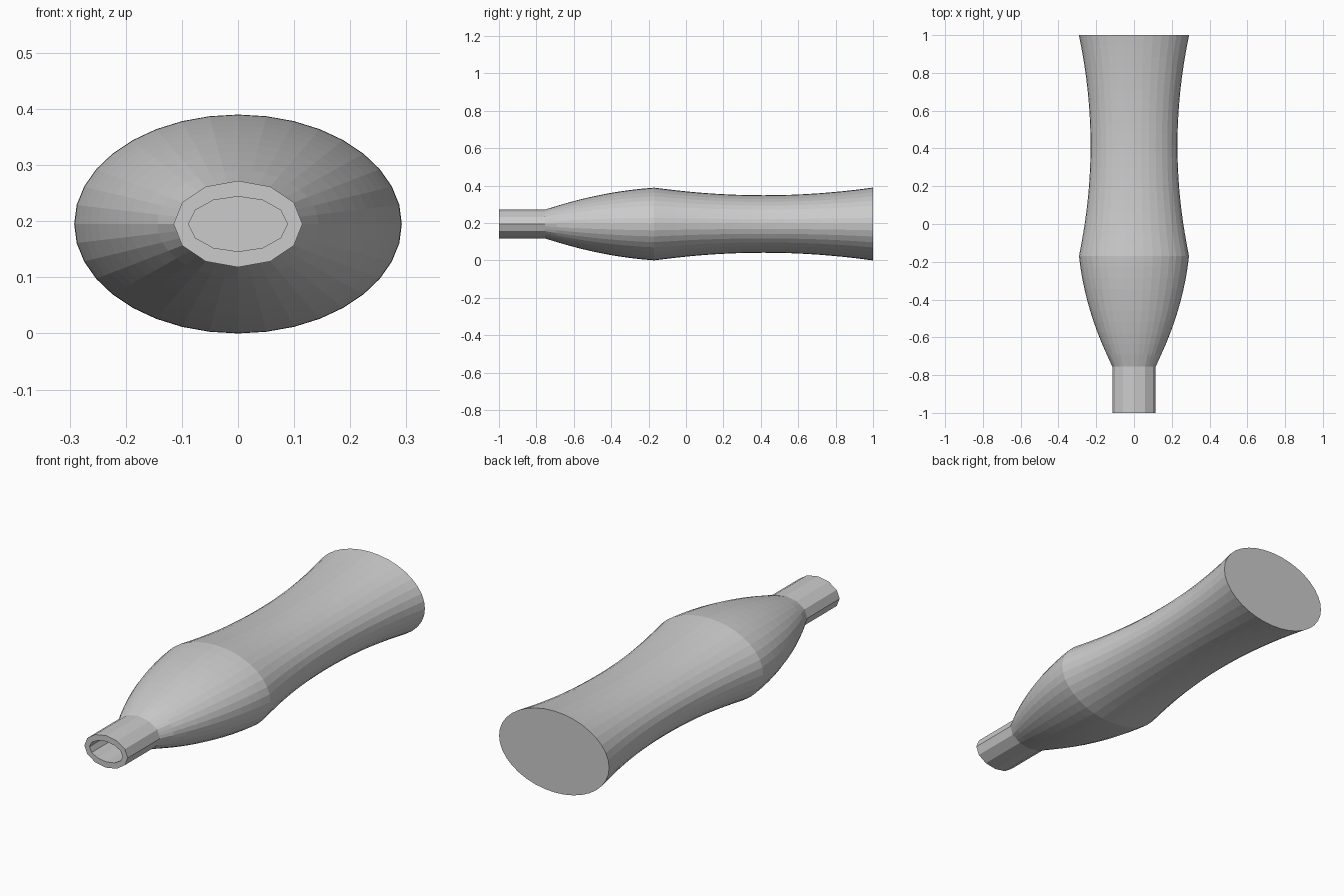
import bpy, bmesh
from math import cos, sin, pi

if "Cube" in bpy.data.objects:
    bpy.data.objects.remove(bpy.data.objects["Cube"])

SIDES, NECK_SIDES = 36, 12
CZ, RATIO = 0.195, 0.668      # axis height and flattening of the oval section
WALL = 0.026


def radius(y):
    """Half width of the bottle at y: convex shoulder, then waisted body."""
    if y < -0.17:
        t = y + 0.75
        return 0.116 + 0.499 * t - 0.34 * t * t
    return 0.23 + 0.062 * ((y - 0.415) / 0.585) ** 2


def ring(bm, y, rx, rz, faceted=False):
    """Oval ring of vertices; faceted rings follow a 12-sided outline."""
    verts = []
    step = 2 * pi / NECK_SIDES
    per = SIDES // NECK_SIDES
    for i in range(SIDES):
        if faceted:
            k, f = i // per, (i % per) / per
            c = cos(k * step) * (1 - f) + cos((k + 1) * step) * f
            s = sin(k * step) * (1 - f) + sin((k + 1) * step) * f
        else:
            a = 2 * pi * i / SIDES
            c, s = cos(a), sin(a)
        verts.append(bm.verts.new((rx * c, y, CZ + rz * s)))
    return verts


def bridge(bm, a, b):
    for i in range(SIDES):
        j = (i + 1) % SIDES
        bm.faces.new((a[i], a[j], b[j], b[i]))


bm = bmesh.new()
ys = [-0.75 + 0.58 * i / 10 for i in range(1, 11)]
ys += [-0.17 + 1.17 * i / 20 for i in range(1, 21)]

# Outer skin: neck, shoulder, waisted body
outer = [ring(bm, -1, 0.115, 0.077, True), ring(bm, -0.755, 0.115, 0.077, True)]
outer += [ring(bm, y, radius(y), radius(y) * RATIO) for y in ys]

# Inner skin: mouth bore and hollow body
inner = [ring(bm, -1, 0.088, 0.049, True), ring(bm, -0.745, 0.088, 0.049, True)]
for y in ys:
    r = radius(y)
    inner.append(ring(bm, min(y, 1 - WALL), r - WALL, r * RATIO - WALL))

for rings in (outer, inner):
    for a, b in zip(rings, rings[1:]):
        bridge(bm, a, b)
    bm.faces.new(rings[-1])          # base
bridge(bm, outer[0], inner[0])       # lip
bmesh.ops.recalc_face_normals(bm, faces=bm.faces)

mesh = bpy.data.meshes.new("bottle")
bm.to_mesh(mesh)
bm.free()
bottle = bpy.data.objects.new("bottle", mesh)
bpy.context.collection.objects.link(bottle)
